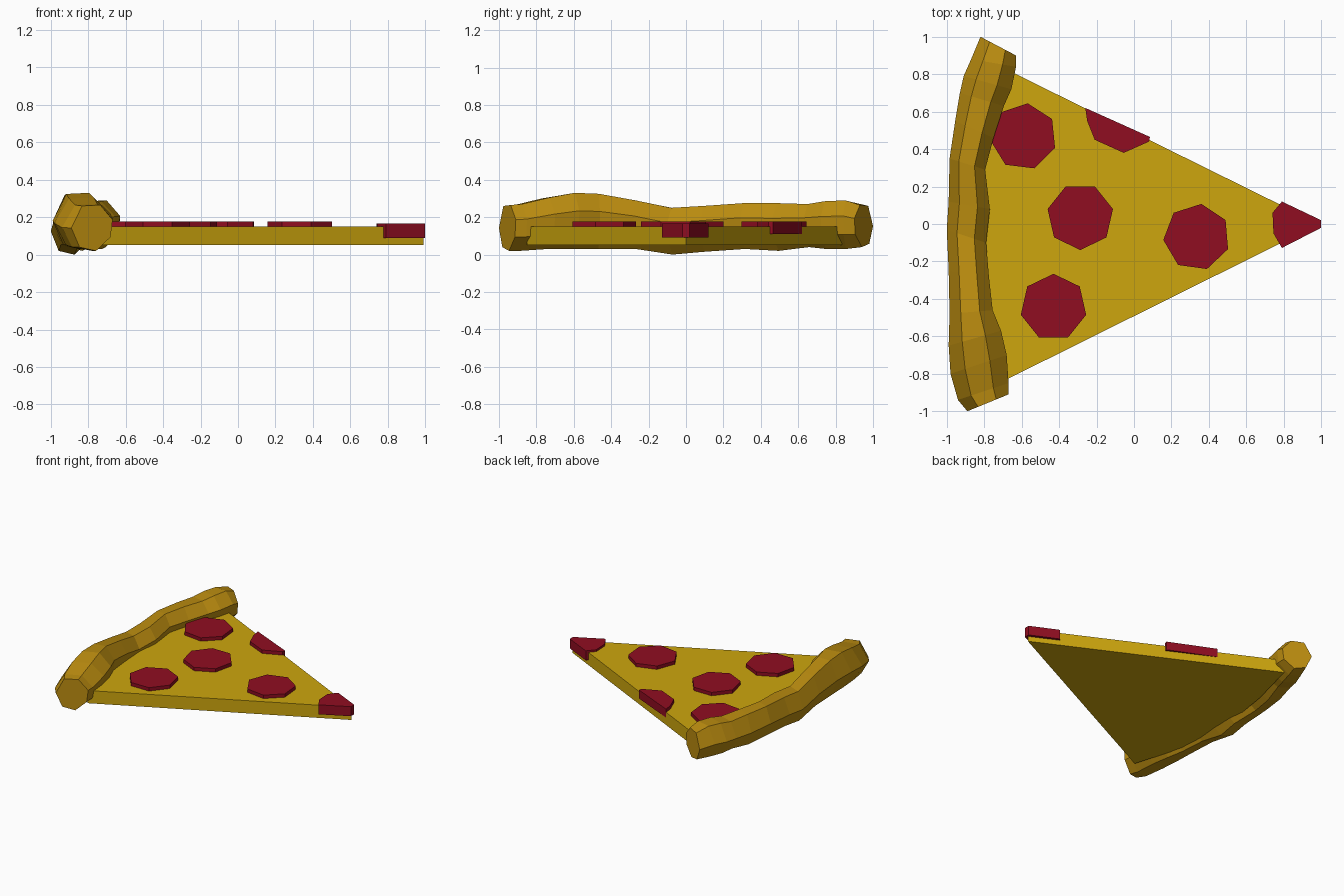
import bpy, bmesh, math


def material(name, rgb):
    m = bpy.data.materials.new(name)
    m.diffuse_color = (*rgb, 1)
    return m


CHEESE = material("cheese_yellow", (0.61, 0.38, 0.004))
CRUST = material("crust_brown", (0.50, 0.265, 0.005))
MEAT = material("sausage_red", (0.28, 0.004, 0.015))


def loft(name, rings, mat):
    """Skin a list of equal-sided rings and cap both ends."""
    bm = bmesh.new()
    loops = [[bm.verts.new(p) for p in ring] for ring in rings]
    n = len(loops[0])
    for a, b in zip(loops, loops[1:]):
        for i in range(n):
            j = (i + 1) % n
            bm.faces.new((a[i], a[j], b[j], b[i]))
    bm.faces.new(loops[0])
    bm.faces.new(loops[-1])
    bmesh.ops.recalc_face_normals(bm, faces=bm.faces)
    mesh = bpy.data.meshes.new(name)
    bm.to_mesh(mesh)
    bm.free()
    mesh.materials.append(mat)
    ob = bpy.data.objects.new(name, mesh)
    bpy.context.collection.objects.link(ob)
    return ob


def plate(name, outline, z0, z1, mat):
    """Extrude a flat outline from z0 to z1."""
    return loft(name, [[(x, y, z) for x, y in outline] for z in (z0, z1)], mat)


# Cheese wedge, its back edge buried in the crust
plate("cheese_base", [(0.99, 0), (-0.70, 0.835), (-0.80, 0.45), (-0.87, 0),
                      (-0.84, -0.45), (-0.72, -0.85)], 0.05, 0.15, CHEESE)

# Lumpy crust: seven-sided section stretched between left and right edges
SECTION = [(0, 0.5), (0.26, 0.98), (0.70, 1), (1, 0.68), (0.95, 0.30), (0.6, 0), (0.2, 0.08)]
# left x, left y, right x, right y, bottom z, top z
STATIONS = [
    (-0.89, -1.00, -0.67, -0.91, 0.02, 0.265),
    (-0.94, -0.94, -0.67, -0.85, 0.02, 0.27),
    (-0.98, -0.80, -0.68, -0.70, 0.03, 0.305),
    (-0.99, -0.65, -0.71, -0.57, 0.03, 0.33),
    (-0.985, -0.48, -0.755, -0.46, 0.03, 0.325),
    (-0.99, -0.25, -0.775, -0.28, 0.03, 0.29),
    (-1.00, -0.03, -0.79, -0.10, 0.00, 0.25),
    (-0.99, 0.12, -0.77, 0.08, 0.015, 0.26),
    (-0.985, 0.35, -0.795, 0.29, 0.03, 0.275),
    (-0.955, 0.55, -0.75, 0.46, 0.02, 0.275),
    (-0.93, 0.70, -0.695, 0.63, 0.04, 0.27),
    (-0.91, 0.79, -0.655, 0.72, 0.03, 0.285),
    (-0.87, 0.88, -0.63, 0.84, 0.03, 0.29),
    (-0.82, 1.00, -0.63, 0.90, 0.04, 0.265),
]
loft("crust", [[(xl + (xr - xl) * u, yl + (yr - yl) * u, zb + (zt - zb) * v)
                for u, v in SECTION]
               for xl, yl, xr, yr, zb, zt in STATIONS], CRUST)

# Whole seven-sided sausage discs: centre and turn
for k, (x, y, turn) in enumerate([(-0.59, 0.467, 83), (-0.287, 0.04, -90),
                                  (0.335, -0.07, 82), (-0.43, -0.445, 90)]):
    pts = []
    for i in range(7):
        a = math.radians(turn) + i * math.tau / 7
        pts.append((x + 0.179 * math.cos(a), y + 0.179 * math.sin(a)))
    plate(f"sausage_disc_{k + 1}", pts, 0.12, 0.177, MEAT)

# Discs sliced off by the wedge edges
plate("sausage_edge_piece", [(-0.26, 0.62), (-0.25, 0.55), (-0.21, 0.45), (-0.055, 0.38),
                             (0.08, 0.44), (0.085, 0.465)], 0.11, 0.177, MEAT)
plate("sausage_tip_piece", [(0.79, 0.12), (1.0, 0.02), (1.0, -0.02), (0.79, -0.128),
                            (0.745, -0.05), (0.74, 0.06)], 0.09, 0.165, MEAT)
